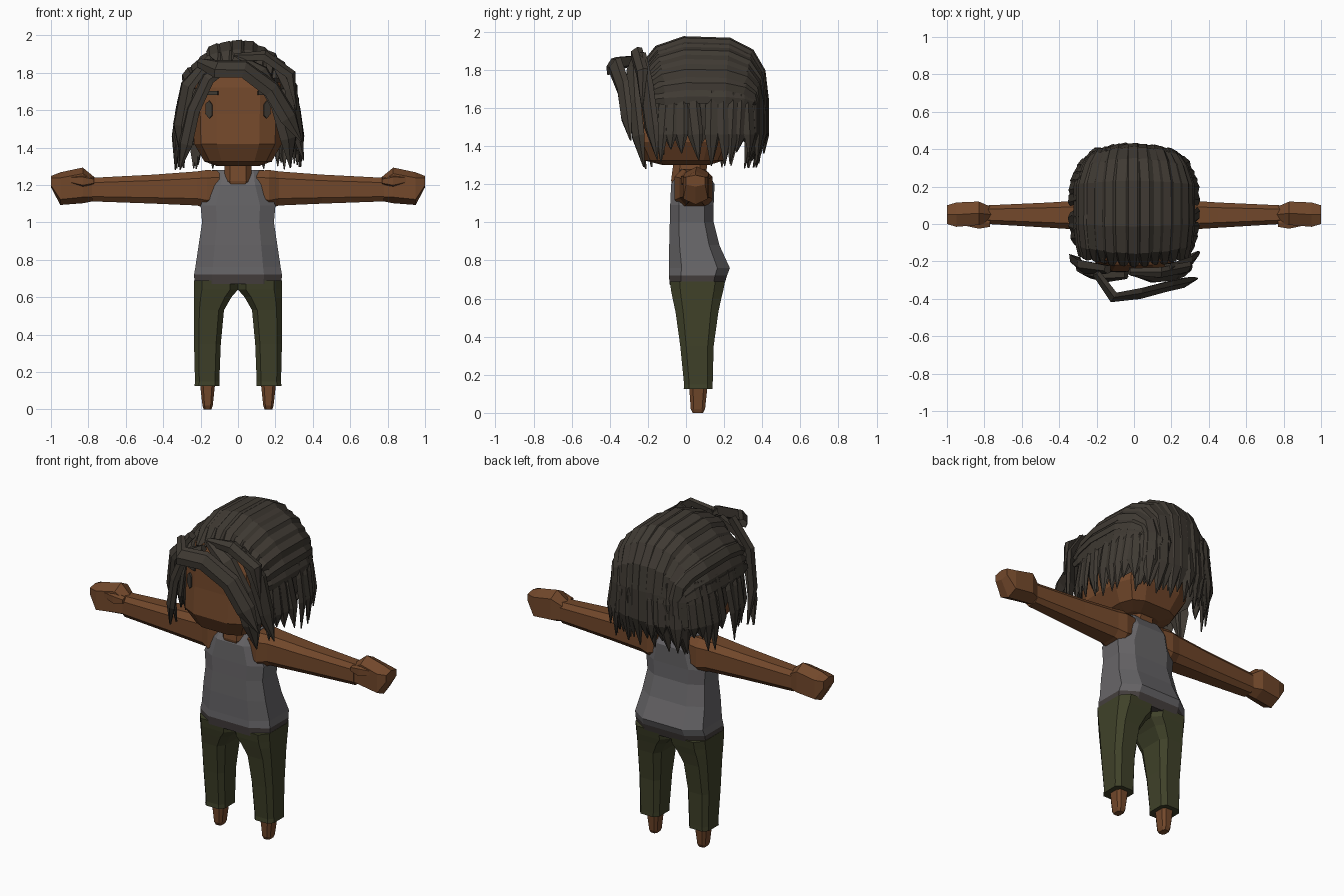
import bpy, bmesh, math, random
from mathutils import Vector, Matrix

random.seed(4)
if "Cube" in bpy.data.objects:
    bpy.data.objects.remove(bpy.data.objects["Cube"], do_unlink=True)


def material(name, r, g, b):
    m = bpy.data.materials.new(name)
    m.use_nodes = True
    m.diffuse_color = (r, g, b, 1)
    m.node_tree.nodes["Principled BSDF"].inputs["Base Color"].default_value = (r, g, b, 1)
    return m


SKIN = material("brown skin", .17, .065, .024)
HAIR = material("dark hair", .05, .042, .033)
SHIRT = material("grey shirt", .135, .13, .137)
BAND = material("dark waistband", .06, .05, .048)
PANTS = material("olive trousers", .05, .053, .022)


def finish(bm, name, mats, rule=None):
    bmesh.ops.recalc_face_normals(bm, faces=bm.faces)
    if rule:
        for f in bm.faces:
            f.material_index = rule(f.calc_center_median())
    me = bpy.data.meshes.new(name)
    bm.to_mesh(me)
    bm.free()
    for m in mats:
        me.materials.append(m)
    ob = bpy.data.objects.new(name, me)
    bpy.context.collection.objects.link(ob)
    return ob


def spow(v, p):
    return math.copysign(abs(v) ** p, v)


def skin_rings(bm, rings):
    """Bridge rings of points and close both ends."""
    rows = [[bm.verts.new(p) for p in r] for r in rings]
    n = len(rows[0])
    for a, b in zip(rows, rows[1:]):
        for i in range(n):
            j = (i + 1) % n
            bm.faces.new((a[i], a[j], b[j], b[i]))
    bm.faces.new(rows[0])
    bm.faces.new(rows[-1])


def loft(name, mats, rings, axis="z", side=1, n=8, power=.6, rule=None):
    """Each ring: position on the axis, then low/high on the other two axes."""
    bm = bmesh.new()
    rows = []
    for t, a0, a1, b0, b1 in rings:
        row = []
        for i in range(n):
            ang = math.tau * (i + .5) / n
            # scaled so the outermost corners reach the given limits
            k = math.cos(math.pi / n) ** power
            a = (a0 + a1) / 2 + (a1 - a0) / 2 * spow(math.cos(ang), power) / k
            b = (b0 + b1) / 2 + (b1 - b0) / 2 * spow(math.sin(ang), power) / k
            row.append((side * a, b, t) if axis == "z" else (side * t, a, b))
        rows.append(row)
    skin_rings(bm, rows)
    return finish(bm, name, mats, rule)


def add_lock(bm, path, width, thick=.02, blunt=.5):
    """A tapering flattened strand following a path, facing out of the head."""
    path = [Vector(p) for p in path]
    rows = []
    last = len(path) - 1
    for i, p in enumerate(path):
        tan = (path[min(i + 1, last)] - path[max(i - 1, 0)]).normalized()
        out = p - Vector((0, .08, 1.55))
        out = (out - tan * out.dot(tan)).normalized()
        across = tan.cross(out)
        w = width * (blunt if i == 0 else .06 if i == last else 1)
        h = thick * (.2 if i == last else 1)
        rows.append([p + across * w, p + across * w * .35 + out * h,
                     p - across * w * .6 + out * h * .8, p - across * w, p - out * h])
    skin_rings(bm, rows)


# Head and neck
loft("head", [SKIN], [
    (1.30, -.11, .11, -.12, .12), (1.325, -.18, .18, -.22, .2), (1.42, -.235, .235, -.27, .25),
    (1.58, -.24, .24, -.255, .28), (1.72, -.24, .24, -.25, .29), (1.82, -.2, .2, -.22, .25),
    (1.87, -.12, .12, -.12, .15)], n=12, power=.55)
loft("neck", [SKIN], [
    (1.18, -.055, .055, -.07, .08), (1.22, -.075, .075, -.078, .1), (1.36, -.07, .07, -.06, .12)])

# Vest with waistband
loft("shirt", [SHIRT, BAND], [
    (.67, -.232, .232, -.085, .2), (.72, -.235, .235, -.09, .215), (.76, -.228, .228, -.088, .23),
    (.88, -.21, .21, -.088, .175), (1.0, -.192, .192, -.085, .145), (1.09, -.2, .2, -.083, .145),
    (1.2, -.155, .155, -.078, .15), (1.28, -.14, .14, -.025, .1)],
    rule=lambda c: 1 if c.z < .72 else 0)

# Arms, hands, legs, feet
for s, tag in ((1, "left"), (-1, "right")):
    loft(tag + "_arm", [SKIN], [
        (.1, -.05, .13, 1.1, 1.275), (.165, -.06, .14, 1.075, 1.28), (.22, -.035, .13, 1.09, 1.272),
        (.45, -.02, .115, 1.1, 1.255), (.78, .0, .1, 1.112, 1.238)], "x", s)
    loft(tag + "_hand", [SKIN], [
        (.76, .01, .09, 1.12, 1.23), (.83, -.005, .12, 1.11, 1.285), (.95, -.015, .115, 1.1, 1.26),
        (1.0, .0, .1, 1.19, 1.245)], "x", s, n=6)
    loft(tag + "_thumb", [SKIN], [
        (.77, -.015, .03, 1.205, 1.235), (.83, -.025, .04, 1.19, 1.25),
        (.9, -.01, .03, 1.21, 1.245)], "x", s, n=6)
    loft(tag + "_trouser_leg", [PANTS], [
        (.125, .1, .232, -.012, .14), (.15, .1, .23, -.01, .14), (.35, .092, .235, -.03, .145),
        (.53, .075, .235, -.055, .17), (.6, .035, .235, -.07, .185), (.64, .0, .235, -.078, .195),
        (.69, .0, .235, -.085, .205)], side=s, power=.5)
    loft(tag + "_foot", [SKIN], [
        (.0, .142, .183, .035, .09), (.02, .135, .19, .025, .1), (.16, .12, .206, .015, .115)],
        side=s)

# Eyes and brows as thin plates turned to follow the face
def plate(name, outline, x, z, y, turn):
    bm = bmesh.new()
    front = [bm.verts.new((px, 0, pz)) for px, pz in outline]
    f = bm.faces.new(front)
    new = bmesh.ops.extrude_face_region(bm, geom=[f])["geom"]
    bmesh.ops.translate(bm, vec=(0, .009, 0), verts=[v for v in new if isinstance(v, bmesh.types.BMVert)])
    bm.transform(Matrix.Translation((x, y, z)) @ Matrix.Rotation(turn, 4, "Z"))
    finish(bm, name, [HAIR])


for s, tag in ((1, "left"), (-1, "right")):
    eye = [(0, .05), (s * .02, .035), (s * .022, -.02), (0, -.045), (-s * .016, -.03), (-s * .016, .03)]
    plate(tag + "_eye", eye, s * .155, 1.6, -.249, s * .4)
    brow = [(-.05, -.01), (.05, -.01), (.05, .013), (-.05, .013)]
    plate(tag + "_brow", brow, s * .155, 1.69, -.25, s * .4)

# Hair cap under the strands, open around the face
bm = bmesh.new()
bmesh.ops.create_icosphere(bm, subdivisions=3, radius=1)
bm.transform(Matrix.Translation((0, .085, 1.6)) @ Matrix.Diagonal((.305, .325, .355, 1)))
bald = [f for f in bm.faces
        if f.calc_center_median().z < (1.8 if f.calc_center_median().y < -.12 else 1.45)]
bmesh.ops.delete(bm, geom=bald, context="FACES")
finish(bm, "hair_cap", [HAIR])

# Strands combed from the forehead over the crown to the nape
bm = bmesh.new()
count = 15
for i in range(count):
    phi = math.radians(-80 + 160 * i / (count - 1))
    lift = random.uniform(.97, 1.02)
    path = []
    for deg in (152, 128, 100, 72, 46, 22, 2):
        c, s = math.cos(math.radians(deg)), math.sin(math.radians(deg))
        x = .315 * math.sin(phi) * (1 - .28 * max(c, 0) ** 2 - .1 * max(-c, 0))
        y = .085 + .325 * spow(c, .7) * (1 - .15 * math.sin(phi) ** 2)
        path.append((x * lift, y, 1.61 + .345 * math.cos(phi) * s ** .66 * lift))
    x, y, z = path[-1]
    path += [(x * 1.05, y, 1.47), (x * 1.08, y - .04, random.uniform(1.28, 1.36))]
    add_lock(bm, path, .05, random.uniform(.016, .026))
finish(bm, "crown_strands", [HAIR])

# Hanging strands around the sides and back
bm = bmesh.new()
count = 30
for i in range(count):
    th = math.radians(-40 + 260 * i / (count - 1))
    cx, cy = spow(math.cos(th), .7), spow(math.sin(th), .7)
    tip = random.uniform(1.27, 1.4) + .06 * max(0, -cy)
    twist = random.uniform(-.03, .03)
    path = [(.29 * cx, .085 + .31 * cy, 1.72), (.315 * cx, .085 + .325 * cy, 1.6),
            (.335 * cx, .085 + .32 * cy + twist / 2, 1.46), (.335 * cx, .085 + .3 * cy + twist, tip)]
    add_lock(bm, path, .042, .018)
finish(bm, "hanging_strands", [HAIR])

# Fringe swept to both sides, with a raised tuft
fringe = {
    "fringe_tuft": (.055, [(-.2, -.26, 1.85), (-.11, -.39, 1.82), (.03, -.37, 1.82),
                           (.18, -.33, 1.71), (.27, -.31, 1.56), (.34, -.29, 1.43)]),
    "fringe_left_inner": (.055, [(-.02, -.25, 1.88), (.12, -.28, 1.8), (.22, -.27, 1.63),
                                 (.27, -.25, 1.45), (.28, -.22, 1.29)]),
    "fringe_left_outer": (.05, [(.18, -.23, 1.88), (.28, -.21, 1.72), (.31, -.18, 1.5),
                                (.35, -.15, 1.33)]),
    "fringe_left_top": (.04, [(-.02, -.25, 1.88), (.14, -.26, 1.89), (.28, -.23, 1.79),
                              (.31, -.23, 1.6)]),
    "fringe_right_inner": (.045, [(-.04, -.27, 1.84), (-.16, -.28, 1.77), (-.24, -.26, 1.6),
                                  (-.28, -.24, 1.42), (-.31, -.21, 1.28)]),
    "fringe_right_outer": (.055, [(-.14, -.24, 1.88), (-.27, -.23, 1.73), (-.31, -.2, 1.52),
                                  (-.29, -.18, 1.29)]),
}
for name, (width, path) in fringe.items():
    bm = bmesh.new()
    add_lock(bm, path, width, .025)
    finish(bm, name, [HAIR])
